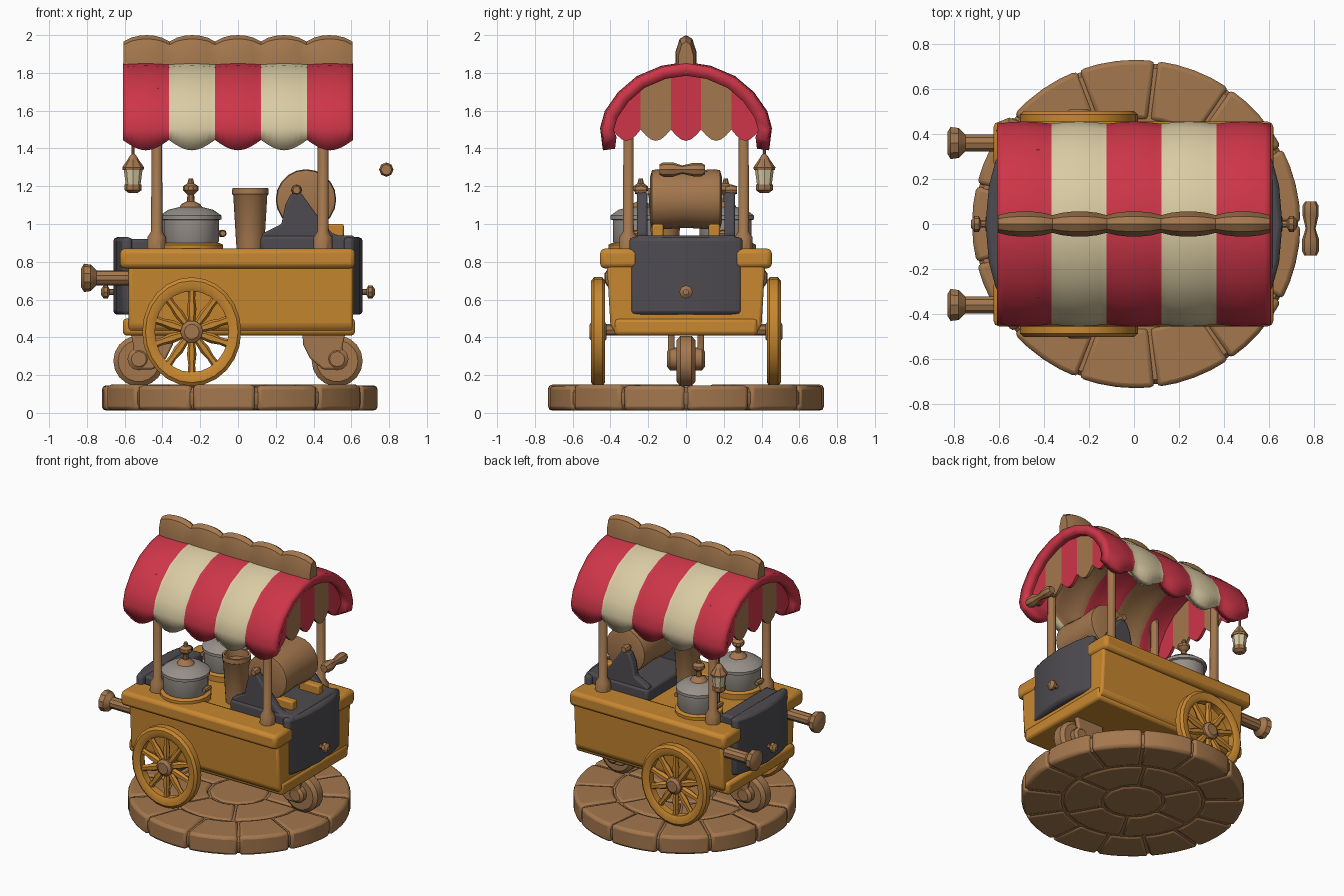
import bpy, bmesh, math
from mathutils import Matrix, Vector

if "Cube" in bpy.data.objects:
    bpy.data.objects.remove(bpy.data.objects["Cube"])

def material(name, c):
    m = bpy.data.materials.new(name)
    m.diffuse_color = (*c, 1)
    m.use_nodes = True
    m.node_tree.nodes["Principled BSDF"].inputs["Base Color"].default_value = m.diffuse_color
    return m

BROWN = material("brown wood", (0.37, 0.185, 0.075))
ORANGE = material("orange wood", (0.58, 0.245, 0.03))
RED = material("red cloth", (0.61, 0.036, 0.065))
CREAM = material("cream cloth", (0.70, 0.60, 0.37))
DARK = material("dark iron", (0.076, 0.071, 0.08))
GREY = material("grey metal", (0.31, 0.28, 0.25))

def make(name, verts, faces, mats, bevel=0, recalc=True, angle=35):
    bm = bmesh.new()
    vs = [bm.verts.new(v) for v in verts]
    for f in faces:
        bm.faces.new([vs[i] for i in f])
    bmesh.ops.remove_doubles(bm, verts=bm.verts, dist=1e-5)
    if recalc:
        bmesh.ops.recalc_face_normals(bm, faces=bm.faces)
    me = bpy.data.meshes.new(name)
    bm.to_mesh(me)
    bm.free()
    ob = bpy.data.objects.new(name, me)
    bpy.context.collection.objects.link(ob)
    for m in mats if isinstance(mats, list) else [mats]:
        me.materials.append(m)
    if bevel:
        b = ob.modifiers.new("bevel", 'BEVEL')
        b.width, b.segments, b.limit_method = bevel, 2, 'ANGLE'
    bpy.context.view_layer.objects.active = ob
    bpy.ops.object.select_all(action='DESELECT')
    ob.select_set(True)
    bpy.ops.object.shade_smooth_by_angle(angle=math.radians(angle))
    return ob

def prism(name, pts, a, b, axis, mat, bevel=0):
    """Extrude a 2D outline from a to b along an axis."""
    put = {'X': lambda p, h: (h, p[0], p[1]), 'Y': lambda p, h: (p[0], h, p[1]),
           'Z': lambda p, h: (p[0], p[1], h)}[axis]
    n = len(pts)
    v = [put(p, a) for p in pts] + [put(p, b) for p in pts]
    f = [list(range(n)), list(range(n, 2 * n))]
    f += [[i, (i + 1) % n, n + (i + 1) % n, n + i] for i in range(n)]
    return make(name, v, f, mat, bevel)

def box(name, x0, x1, y0, y1, z0, z1, mat, bevel=0.015):
    return prism(name, [(x0, y0), (x1, y0), (x1, y1), (x0, y1)], z0, z1, 'Z', mat, bevel)

def lathe(name, prof, loc, mat, axis='Z', n=16, closed=False, scale=(1, 1, 1)):
    """Spin (radius, height) pairs round an axis through loc."""
    rot = {'Z': Matrix(), 'X': Matrix.Rotation(math.pi / 2, 4, 'Y'),
           'Y': Matrix.Rotation(-math.pi / 2, 4, 'X')}[axis]
    if not closed:
        prof = [(0, prof[0][1])] + prof + [(0, prof[-1][1])]
    m, v, f = len(prof), [], []
    for k in range(n):
        t = math.tau * k / n
        for r, h in prof:
            p = rot @ Vector((r * math.cos(t), r * math.sin(t), h))
            v.append(Vector([p[i] * scale[i] + loc[i] for i in range(3)]))
    for k in range(n):
        for j in range(m if closed else m - 1):
            q = [k * m + j, k * m + (j + 1) % m, (k + 1) % n * m + (j + 1) % m, (k + 1) % n * m + j]
            if not closed and j == 0:
                q = [q[0], q[1], q[2]]
            elif not closed and j == m - 2:
                q = [q[0], q[1], q[3]]
            f.append(q)
    return make(name, v, f, mat)

# round paved base: core disc and rings of stones
lathe("base_core", [(0.70, 0.02), (0.72, 0.05), (0.72, 0.11), (0.70, 0.135)], (0.01, 0, 0), BROWN, n=32)
for r0, r1, n in ((0.0, 0.2, 1), (0.205, 0.46, 6), (0.465, 0.73, 13)):
    for k in range(n):
        g = 0.006 / max(r1, 0.1) if n > 1 else 0
        a0, a1 = math.tau * k / n + g, math.tau * (k + 1) / n - g
        steps = 4 if n > 1 else 12
        arc = [a0 + (a1 - a0) * i / steps for i in range(steps + (n > 1))]
        pts = [(r1 * math.cos(a) + 0.01, r1 * math.sin(a)) for a in arc]
        if n > 1:
            pts += [(r0 * math.cos(a) + 0.01, r0 * math.sin(a)) for a in reversed(arc)]
        prism("base_stone", pts, 0.013, 0.145 + 0.004 * (k % 2), 'Z', BROWN, 0.02)

# cart body
prism("cart_body", [(-0.36, 0.41), (0.36, 0.41), (0.40, 0.46), (0.42, 0.80), (-0.42, 0.80), (-0.40, 0.46)],
      -0.58, 0.61, 'X', ORANGE, 0.015)
box("cart_floor_lip", -0.61, 0.62, -0.38, 0.38, 0.41, 0.50, ORANGE, 0.02)
box("counter", -0.58, 0.58, -0.40, 0.40, 0.78, 0.85, ORANGE)
for s in (-1, 1):
    ya, yb = sorted((s * 0.25, s * 0.455))
    box("top_rail", -0.625, 0.62, ya, yb, 0.765, 0.87, ORANGE, 0.025)

# bowed dark end panels with a knob
for s in (-1, 1):
    out = [(s * 0.56, -0.30), (s * 0.61, -0.30), (s * 0.645, -0.17), (s * 0.66, 0),
           (s * 0.645, 0.17), (s * 0.61, 0.30), (s * 0.56, 0.30)]
    prism("end_panel", out, 0.52, 0.93, 'Z', DARK, 0.02)
    lathe("panel_knob", [(0.015, 0), (0.015, 0.03), (0.035, 0.04), (0.035, 0.06), (0.015, 0.075)],
          (s * 0.65, 0, 0.64), BROWN, 'X', 8, scale=(s, 1, 1))
box("left_stove_top", -0.60, -0.46, -0.26, 0.26, 0.84, 0.92, DARK)

# big spoked wheels, hubs and push handles
for s in (-1, 1):
    c = (-0.245, s * 0.465, 0.43)
    lathe("wheel_rim", [(0.195, -0.025), (0.215, -0.037), (0.245, -0.037), (0.262, -0.022),
                        (0.262, 0.022), (0.245, 0.037), (0.215, 0.037), (0.195, 0.025)],
          c, ORANGE, 'Y', 24, True, (1, 1, 1.1))
    for k in range(10):
        sp = lathe("wheel_spoke", [(0.016, 0.03), (0.025, 0.11), (0.018, 0.16), (0.022, 0.21)],
                   (0, 0, 0), ORANGE, 'Z', 6)
        sp.matrix_world = Matrix.Translation(c) @ Matrix.Diagonal((1, 1, 1.1, 1)) @ Matrix.Rotation(math.tau * k / 10, 4, 'Y')
    lathe("wheel_hub", [(0.04, -0.045), (0.06, -0.03), (0.06, 0.03), (0.04, 0.045)], c, BROWN, 'Y', 10)
    lathe("push_handle", [(0.05, -0.83), (0.075, -0.815), (0.07, -0.78), (0.04, -0.75), (0.04, -0.56)],
          (0, s * 0.36, 0.715), BROWN, 'X', 10)
lathe("wheel_axle", [(0.03, -0.44), (0.03, 0.44)], (-0.245, 0, 0.44), BROWN, 'Y', 8)

# small casters with curled brackets
for s in (-1, 1):
    x = s * 0.525
    lathe("caster_wheel", [(0.11, -0.05), (0.135, -0.03), (0.135, 0.03), (0.11, 0.05)], (x, 0, 0.275), BROWN, 'Y', 18)
    lathe("caster_hub", [(0.04, -0.10), (0.06, -0.085), (0.06, 0.085), (0.04, 0.10)], (x, 0, 0.285), BROWN, 'Y', 12)
    arm = [(0.34, 0.43), (0.345, 0.36), (0.38, 0.29), (0.45, 0.23), (0.53, 0.23), (0.58, 0.28), (0.55, 0.34), (0.57, 0.43)]
    for t in (-1, 1):
        prism("caster_bracket", [(s * p[0], p[1]) for p in arm], t * 0.06, t * 0.095, 'Y', BROWN, 0.01)

# corner posts
for x in (-0.43, 0.45):
    for y in (-0.305, 0.305):
        lathe("post", [(0.052, 0.85), (0.05, 0.93), (0.03, 0.96), (0.027, 1.72)], (x, y, 0), BROWN, 'Z', 10)

# striped canopy with scalloped edges
HALF = [(0.44, 1.445), (0.455, 1.50), (0.43, 1.59), (0.36, 1.69), (0.26, 1.775), (0.13, 1.83)]
ARCH = [(-y, z) for y, z in HALF] + [(0, 1.85)] + [(y, z) for y, z in reversed(HALF)]
NS, NP = 8, len(ARCH)
verts, faces = [], []
for i in range(5 * NS + 1):
    w = math.sin(math.pi * (i % NS) / NS)
    for j, (y, z) in enumerate(ARCH):
        edge = j in (0, NP - 1)
        verts.append((-0.61 + 1.22 * i / (5 * NS), y * (0.98 + 0.02 * w), z - (0.055 * w if edge else -0.008 * w)))
for i in range(5 * NS):
    for j in range(NP - 1):
        a = i * NP + j
        faces.append((a, a + NP, a + NP + 1, a + 1))
canopy = make("canopy", verts, faces, [RED, CREAM, RED, BROWN], recalc=False)
for p in canopy.data.polygons:
    p.material_index = int((p.center.x + 0.61) / 0.244) % 2
sol = canopy.modifiers.new("thickness", 'SOLIDIFY')
sol.thickness, sol.offset, sol.material_offset = 0.065, -1, 2

# scalloped hangings inside both canopy ends
def roof(y):
    for (y0, z0), (y1, z1) in zip(ARCH[1:], ARCH[2:]):
        if y0 <= y <= y1:
            return z0 + (z1 - z0) * (y - y0) / (y1 - y0)
    return 1.5
bounds = [-0.39, -0.24, -0.08, 0.08, 0.24, 0.39]
for x in (-0.555, 0.535):
    for k in range(5):
        ys = [bounds[k] + (bounds[k + 1] - bounds[k]) * i / 6 for i in range(7)]
        low = [(y, 1.50 - 0.06 * math.sin(math.pi * i / 6)) for i, y in enumerate(ys)]
        top = [(y, roof(y) - 0.04) for y in reversed(ys)]
        prism("end_hanging", low + top, x, x + 0.02, 'X', BROWN if k % 2 else RED)

# bulging ridge
prof = []
for i in range(31):
    b = abs(math.sin(math.pi * i / 6))
    prof.append((0.7 + 0.3 * b ** 0.7, -0.605 + 1.21 * i / 30))
rv, rf = [], []
for r, x in prof:
    for y, z in ((-1, 0), (-1, 0.55), (-0.6, 0.9), (0, 1), (0.6, 0.9), (1, 0.55), (1, 0)):
        rv.append((x, y * 0.056 * r, 1.80 + z * 0.20 * (0.83 + 0.17 * (r - 0.7) / 0.3)))
for i in range(30):
    rf += [(i * 7 + j, i * 7 + (j + 1) % 7, i * 7 + 7 + (j + 1) % 7, i * 7 + 7 + j) for j in range(7)]
rf += [tuple(range(7)), tuple(range(210, 217))]
make("ridge", rv, rf, BROWN)

# lidded pots on trays
for y, r in ((-0.24, 0.15), (0.21, 0.14)):
    c = (-0.25, y, 0)
    lathe("pot_tray", [(r + 0.02, 0.84), (r + 0.02, 0.89), (r, 0.90)], c, ORANGE, 'Z', 16)
    lathe("pot", [(r - 0.01, 0.89), (r, 0.91), (r, 1.02), (r + 0.012, 1.025), (r + 0.012, 1.045),
                  (r * 0.8, 1.075), (0.06, 1.09)], c, GREY, 'Z', 18)
    lathe("pot_lid_knob", [(0.065, 1.08), (0.05, 1.105), (0.02, 1.12), (0.018, 1.155), (0.042, 1.18),
                           (0.04, 1.20), (0.018, 1.215), (0.012, 1.24)], c, BROWN, 'Z', 10)
    for s in (-1, 1):
        lathe("pot_handle", [(0.015, -0.035), (0.02, 0), (0.015, 0.035)], (-0.25 + s * (r + 0.02), y, 0.95), BROWN, 'Y', 8)

# wooden tub
lathe("tub", [(0.07, 0.84), (0.075, 0.90), (0.09, 1.15), (0.097, 1.16), (0.095, 1.19), (0.08, 1.19), (0.075, 1.14)],
      (0.065, -0.11, 0), BROWN, 'Z', 14)

# roaster: iron base, side stands, drum and crank grip
box("roaster_base", 0.12, 0.62, -0.27, 0.27, 0.84, 0.94, DARK, 0.02)
stand = [(0.12, 0.88), (0.13, 0.95), (0.23, 1.00), (0.25, 1.10), (0.28, 1.16), (0.33, 1.17), (0.38, 1.10),
         (0.43, 1.03), (0.50, 0.95), (0.60, 0.92), (0.60, 0.88)]
for s in (-1, 1):
    prism("roaster_stand", stand, s * 0.205, s * 0.26, 'Y', DARK, 0.01)
    box("roaster_foot", 0.40, 0.56, s * 0.15 - 0.03, s * 0.15 + 0.03, 0.92, 1.0, ORANGE, 0.01)
    lathe("roaster_pin", [(0.02, -0.03), (0.03, 0), (0.02, 0.03)], (0.31, s * 0.24, 1.18), BROWN, 'Y', 8)
lathe("roaster_drum", [(0.12, -0.19), (0.155, -0.18), (0.16, -0.15), (0.15, 0), (0.16, 0.15), (0.155, 0.18), (0.12, 0.19)],
      (0.36, 0, 1.13), BROWN, 'Y', 20)
lathe("crank_grip", [(0.028, -0.14), (0.038, -0.12), (0.038, -0.07), (0.022, -0.02), (0.036, 0.04), (0.036, 0.08), (0.025, 0.10)],
      (0.785, 0, 1.288), BROWN, 'Y', 8)

# hanging lantern
L = (-0.555, 0.415, 0)
lathe("lantern_cap", [(0.055, 1.285), (0.058, 1.30), (0.03, 1.34), (0.018, 1.36), (0.008, 1.37), (0.008, 1.44)], L, BROWN, 'Z', 8)
lathe("lantern_glass", [(0.038, 1.20), (0.05, 1.29)], L, CREAM, 'Z', 8)
lathe("lantern_foot", [(0.025, 1.165), (0.045, 1.18), (0.045, 1.21)], L, BROWN, 'Z', 8)
